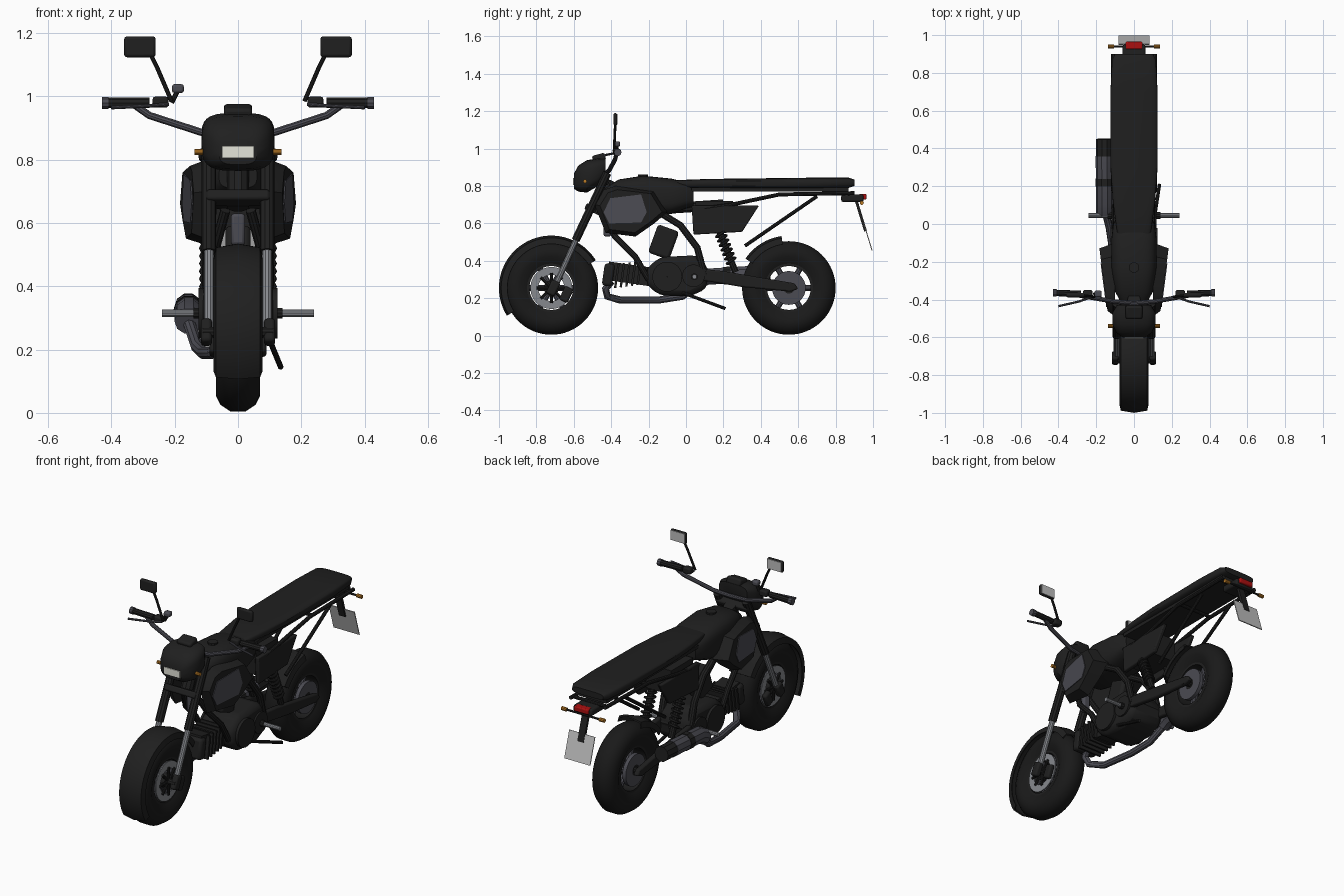
import bpy, bmesh
from math import sin, cos, pi, radians, copysign
from mathutils import Matrix, Vector

if "Cube" in bpy.data.objects:
    bpy.data.objects.remove(bpy.data.objects["Cube"])


def material(name, red, green, blue):
    mat = bpy.data.materials.new(name)
    mat.use_nodes = True
    mat.diffuse_color = (red, green, blue, 1)
    mat.node_tree.nodes["Principled BSDF"].inputs["Base Color"].default_value = (red, green, blue, 1)
    return mat


black = material("satin black", .014, .014, .014)
rubber = material("tyre rubber", .01, .01, .01)
graphite = material("graphite grey", .07, .07, .085)
silver = material("silver metal", .24, .25, .27)
pale = material("pale plate", .52, .52, .52)
lamp = material("lamp white", .78, .78, .7)
red = material("tail red", .4, .005, .005)
amber = material("indicator amber", .5, .2, .02)


def finish(name, bm, mat, mirror=False, bevel=0):
    """Turn a bmesh into a shaded object, optionally mirrored across x."""
    bmesh.ops.recalc_face_normals(bm, faces=bm.faces)
    mesh = bpy.data.meshes.new(name)
    bm.to_mesh(mesh)
    bm.free()
    mesh.materials.clear()
    mesh.materials.append(mat)
    mesh.shade_smooth()
    mesh.set_sharp_from_angle(angle=radians(35))
    obj = bpy.data.objects.new(name, mesh)
    bpy.context.collection.objects.link(obj)
    if bevel:
        modifier = obj.modifiers.new("soft edges", "BEVEL")
        modifier.width = bevel
        modifier.segments = 2
    if mirror:
        obj.modifiers.new("both sides", "MIRROR").use_mirror_merge = False
    return obj


def skin(bm, rings, closed=False):
    """Join equal rings of points with quads, capping open ends."""
    rows = [[bm.verts.new(p) for p in ring] for ring in rings]
    pairs = list(zip(rows, rows[1:])) + ([(rows[-1], rows[0])] if closed else [])
    for a, b in pairs:
        for i in range(len(a)):
            j = (i + 1) % len(a)
            bm.faces.new((a[i], a[j], b[j], b[i]))
    if not closed:
        bm.faces.new(rows[0])
        bm.faces.new(rows[-1])


def lathe(name, center, profile, mat, start=0, end=360, steps=48, mirror=False):
    """Spin a closed (x, radius) profile about an axis parallel to x."""
    full = end - start == 360
    bm = bmesh.new()
    rings = []
    for k in range(steps if full else steps + 1):
        a = radians(start + (end - start) * k / steps)
        rings.append([(x, center[0] + r * cos(a), center[1] + r * sin(a)) for x, r in profile])
    skin(bm, rings, closed=full)
    return finish(name, bm, mat, mirror)


def disc(name, center, x, r, mat, mirror=False):
    return lathe(name, center, [(x[0], r[0]), (x[1], r[0]), (x[1], r[1]), (x[0], r[1])], mat, mirror=mirror)


def loft(name, sections, mat, power=.6, count=28):
    """Rounded body along y from (y, half width, bottom, top) sections."""
    bm = bmesh.new()
    angles = [2 * pi * k / count for k in range(count)]
    curve = lambda v: copysign(abs(v) ** power, v)
    skin(bm, [[(w * curve(cos(a)), y, (lo + hi) / 2 + (hi - lo) / 2 * curve(sin(a))) for a in angles]
              for y, w, lo, hi in sections])
    return finish(name, bm, mat)


def tube(name, points, radius, mat, mirror=False):
    curve = bpy.data.curves.new(name, "CURVE")
    curve.dimensions = "3D"
    curve.bevel_depth = radius
    curve.bevel_resolution = 3
    curve.use_fill_caps = True
    spline = curve.splines.new("POLY")
    spline.points.add(len(points) - 1)
    for point, co in zip(spline.points, points):
        point.co = (*co, 1)
    helper = bpy.data.objects.new(name + " path", curve)
    mesh = bpy.data.meshes.new_from_object(helper)
    bm = bmesh.new()
    bm.from_mesh(mesh)
    bpy.data.objects.remove(helper)
    bpy.data.meshes.remove(mesh)
    return finish(name, bm, mat, mirror)


def box(name, center, size, mat, tilt=0, mirror=False, bevel=0):
    bm = bmesh.new()
    place = Matrix.Translation(center) @ Matrix.Rotation(radians(tilt), 4, "X") @ Matrix.Diagonal((*size, 1))
    bmesh.ops.create_cube(bm, size=1, matrix=place)
    return finish(name, bm, mat, mirror, bevel)


def prism(name, outline, x, mat, slope=0, mirror=False, bevel=0):
    """Extrude a (y, z) outline between two x positions."""
    bm = bmesh.new()
    skin(bm, [[(side + slope * y, y, z) for y, z in outline] for side in x])
    return finish(name, bm, mat, mirror, bevel)


# Wheels with tyre, rim, spokes, hub and discs
front_axle, rear_axle = (-.72, .255), (.55, .255)
tyre = [(-.05, .13), (-.07, .17), (-.07, .2), (-.055, .23), (-.025, .25)]
tyre += [(-x, r) for x, r in reversed(tyre)]
for end, axle in (("front", front_axle), ("rear", rear_axle)):
    lathe(end + "_tyre", axle, tyre, rubber, steps=64)
    disc(end + "_rim", axle, (-.05, .05), (.117, .135), black)
    disc(end + "_hub", axle, (-.06, .06), (.001, .04), black)
    tube(end + "_axle", [(-.11, *axle), (.11, *axle)], .018, black)
    for k in range(6):
        a = k * pi / 3
        tip = (0, axle[0] + .12 * cos(a), axle[1] + .12 * sin(a))
        tube(f"{end}_spoke_{k}", [(0, *axle), tip], .016, graphite)
disc("front_brake_disc", front_axle, (.05, .056), (.07, .112), silver, mirror=True)
for k in range(8):
    a = k * pi / 4
    tip = (.058, front_axle[0] + .08 * cos(a), front_axle[1] + .08 * sin(a))
    tube(f"disc_carrier_{k}", [(.058, *front_axle), tip], .008, black, mirror=True)
disc("rear_drum", rear_axle, (.04, .062), (.03, .09), graphite, mirror=True)
box("brake_caliper", (.075, -.64, .22), (.03, .05, .08), black, tilt=-25, mirror=True, bevel=.01)

# Fenders
guard = [(-.077, .235), (-.07, .268), (0, .28), (.07, .268), (.077, .235),
         (.071, .235), (.064, .26), (0, .272), (-.064, .26), (-.071, .235)]
lathe("front_fender", front_axle, guard, black, start=32, end=212)
lathe("rear_fender", rear_axle, guard, black, start=98, end=146, steps=16)

# Fork, clamps and steering head
tube("fork_slider", [(.092, -.71, .24), (.092, -.58, .53)], .016, silver, mirror=True)
tube("fork_leg", [(.092, -.59, .51), (.092, -.42, .87)], .023, black, mirror=True)
box("fork_foot", (.1, -.71, .255), (.035, .05, .08), black, tilt=-25, mirror=True, bevel=.01)
for label, y, z in (("upper", -.44, .83), ("lower", -.51, .68)):
    box(label + "_clamp", (0, y, z), (.2, .06, .035), black, tilt=-25, bevel=.008)
tube("steering_head", [(0, -.48, .65), (0, -.4, .83)], .035, black)
box("horn", (0, -.42, .58), (.045, .04, .1), graphite, bevel=.01)

# Headlight cowl, lamp, gauge and front indicators
loft("headlight_cowl", [(-.6, .06, .785, .865), (-.575, .095, .77, .91), (-.53, .115, .765, .938),
                        (-.47, .115, .8, .948), (-.43, .09, .86, .945)], black)
box("headlight_lamp", (0, -.601, .825), (.1, .008, .038), lamp)
box("gauge", (0, -.465, .95), (.09, .07, .04), black, tilt=15, bevel=.01)
tube("front_indicator", [(.11, -.54, .825), (.137, -.54, .825)], .01, amber, mirror=True)

# Handlebar, grips, levers and mirrors
tube("handlebar", [(0, -.42, .875), (.11, -.41, .885), (.28, -.38, .94), (.33, -.37, .975), (.42, -.365, .98)],
     .012, graphite, mirror=True)
tube("grip", [(.28, -.37, .98), (.41, -.365, .98)], .017, black, mirror=True)
tube("grip_end", [(.41, -.365, .98), (.43, -.365, .98)], .02, graphite, mirror=True)
tube("lever", [(.22, -.385, .975), (.29, -.41, .97), (.4, -.435, .965)], .006, graphite, mirror=True)
box("switch_housing", (.245, -.37, .982), (.05, .04, .035), black, mirror=True, bevel=.008)
box("brake_reservoir", (-.19, -.37, 1.025), (.038, .035, .028), graphite, bevel=.008)
tube("reservoir_stem", [(-.19, -.37, 1.02), (-.21, -.37, .98)], .008, black)
tube("mirror_stem", [(.21, -.385, .985), (.255, -.38, 1.09), (.28, -.378, 1.14)], .007, black, mirror=True)
box("mirror_shell", (.31, -.378, 1.157), (.1, .02, .066), black, mirror=True, bevel=.009)
box("mirror_glass", (.31, -.367, 1.157), (.09, .004, .056), pale, mirror=True)

# Tank, cap and seat
loft("fuel_tank", [(-.43, .06, .71, .79), (-.36, .1, .66, .835), (-.23, .12, .64, .855),
                   (-.08, .12, .65, .84), (.0, .11, .68, .82), (.04, .09, .69, .8)], black)
tube("tank_cap", [(0, -.23, .85), (0, -.23, .862)], .028, black)
loft("seat", [(-.1, .06, .8, .82), (-.04, .09, .79, .832), (.12, .112, .788, .838), (.3, .125, .786, .84),
              (.7, .125, .786, .845), (.87, .116, .79, .845), (.9, .1, .8, .835)], black, power=.5)
box("seat_base", (0, .45, .782), (.2, .84, .02), black)

# Tank shrouds with grey panels
outline = [(-.49, .7), (-.44, .78), (-.38, .8), (-.17, .775), (-.1, .66), (-.17, .6), (-.27, .53), (-.43, .55)]
middle = Vector((-.29, .67))
bm = bmesh.new()
for y, z in outline:
    bm.verts.new((.1, y, z))
    oy, oz = middle.lerp(Vector((y, z)), .85)
    bm.verts.new((.2 + .13 * oy, oy, oz))
hull = bmesh.ops.convex_hull(bm, input=bm.verts)
bmesh.ops.delete(bm, geom=[v for v in hull["geom_interior"] if isinstance(v, bmesh.types.BMVert)], context="VERTS")
finish("tank_shroud", bm, black, mirror=True)
panel = [(-.44, .66), (-.405, .735), (-.24, .755), (-.21, .66), (-.24, .605), (-.41, .6)]
prism("shroud_panel", panel, (.196, .204), graphite, slope=.13, mirror=True)

# Side panels, battery tray and frame tubes
prism("side_panel", [(.03, .695), (.39, .695), (.3, .555), (.04, .54)], (.085, .11), black, mirror=True, bevel=.006)
box("battery_tray", (0, .15, .65), (.16, .2, .14), black)
tube("frame_spine", [(0, -.43, .7), (0, -.1, .68), (0, .2, .7)], .03, black)
tube("down_tube", [(.04, -.44, .64), (.07, -.38, .53), (.08, -.27, .42), (.08, -.2, .3)], .016, black, mirror=True)
tube("rear_cradle", [(.085, -.16, .67), (.09, -.03, .59), (.095, .06, .47), (.095, .1, .32)], .019, black, mirror=True)
tube("subframe_rail", [(.1, .1, .68), (.1, .24, .7), (.11, .5, .755), (.11, .9, .762)], .011, black, mirror=True)
tube("subframe_strut", [(.085, .315, .48), (.1, .7, .745)], .01, black, mirror=True)
for y in (.52, .87):
    tube("subframe_crossbar", [(-.11, y, .757), (.11, y, .757)], .01, black)

# Swingarm and coil shocks
prism("swingarm", [(.06, .36), (.2, .345), (.58, .28), (.6, .25), (.56, .235), (.3, .26), (.06, .3)],
      (.08, .11), black, mirror=True, bevel=.008)
tube("swingarm_pivot", [(-.11, .09, .33), (.11, .09, .33)], .03, black)
top, bottom = Vector((.09, .17, .58)), Vector((.09, .265, .34))
tube("shock_damper", [top, bottom], .018, black, mirror=True)
tilted = (bottom - top).to_track_quat("Z", "Y")
coil = [top.lerp(bottom, .1 + .7 * k / 84) + tilted @ Vector((.026 * cos(k * pi / 6), .026 * sin(k * pi / 6), 0))
        for k in range(85)]
tube("shock_spring", coil, .007, black, mirror=True)

# Engine with finned cylinder
prism("crankcase", [(-.21, .27), (-.21, .36), (-.14, .42), (.06, .43), (.12, .36), (.11, .25), (.02, .21), (-.14, .215)],
      (-.11, .11), black, bevel=.03)
disc("clutch_cover", (-.1, .315), (.09, .125), (.001, .08), black, mirror=True)
disc("sprocket_cover", (.04, .32), (.09, .12), (.001, .06), black, mirror=True)
box("cylinder", (0, -.3, .33), (.11, .24, .1), black, tilt=-8)
for k in range(5):
    box(f"cooling_fin_{k}", (0, -.25 - .03 * k, .335 - .004 * k), (.15, .012, .13), black, tilt=-8)
box("cylinder_head", (0, -.415, .325), (.14, .055, .12), black, tilt=-8, bevel=.015)
box("intake", (0, -.12, .5), (.08, .12, .16), black, tilt=-20, bevel=.015)

# Exhaust along the right side
tube("exhaust_pipe", [(0, -.4, .29), (-.01, -.43, .25), (-.03, -.42, .21), (-.08, -.35, .19), (-.11, -.15, .19),
                      (-.13, -.02, .21), (-.16, .1, .3)], .02, graphite)
tube("muffler", [(-.155, .06, .29), (-.155, .11, .315), (-.157, .36, .33)], .046, graphite)
tube("muffler_band", [(-.156, .2, .321), (-.156, .24, .323)], .049, black)
tube("muffler_tip", [(-.157, .36, .33), (-.157, .45, .335)], .044, black)

# Foot pegs and side stand
tube("foot_peg", [(.1, .045, .315), (.24, .045, .315)], .012, silver, mirror=True)
tube("peg_bracket", [(.1, .045, .315), (.14, .045, .315)], .018, black, mirror=True)
tube("side_stand", [(.1, -.02, .23), (.135, .21, .145)], .009, black)

# Tail lamp, indicators and number plate
box("tail_housing", (0, .89, .735), (.12, .12, .04), black, bevel=.01)
box("tail_lamp", (0, .945, .742), (.09, .04, .03), red, bevel=.006)
tube("indicator_stalk", [(0, .94, .71), (.11, .94, .71)], .006, black, mirror=True)
tube("rear_indicator", [(.105, .94, .71), (.137, .94, .71)], .011, amber, mirror=True)
box("plate_bracket", (0, .935, .64), (.04, .015, .17), black, tilt=17)
box("number_plate", (0, .972, .53), (.165, .005, .155), pale, tilt=17)
